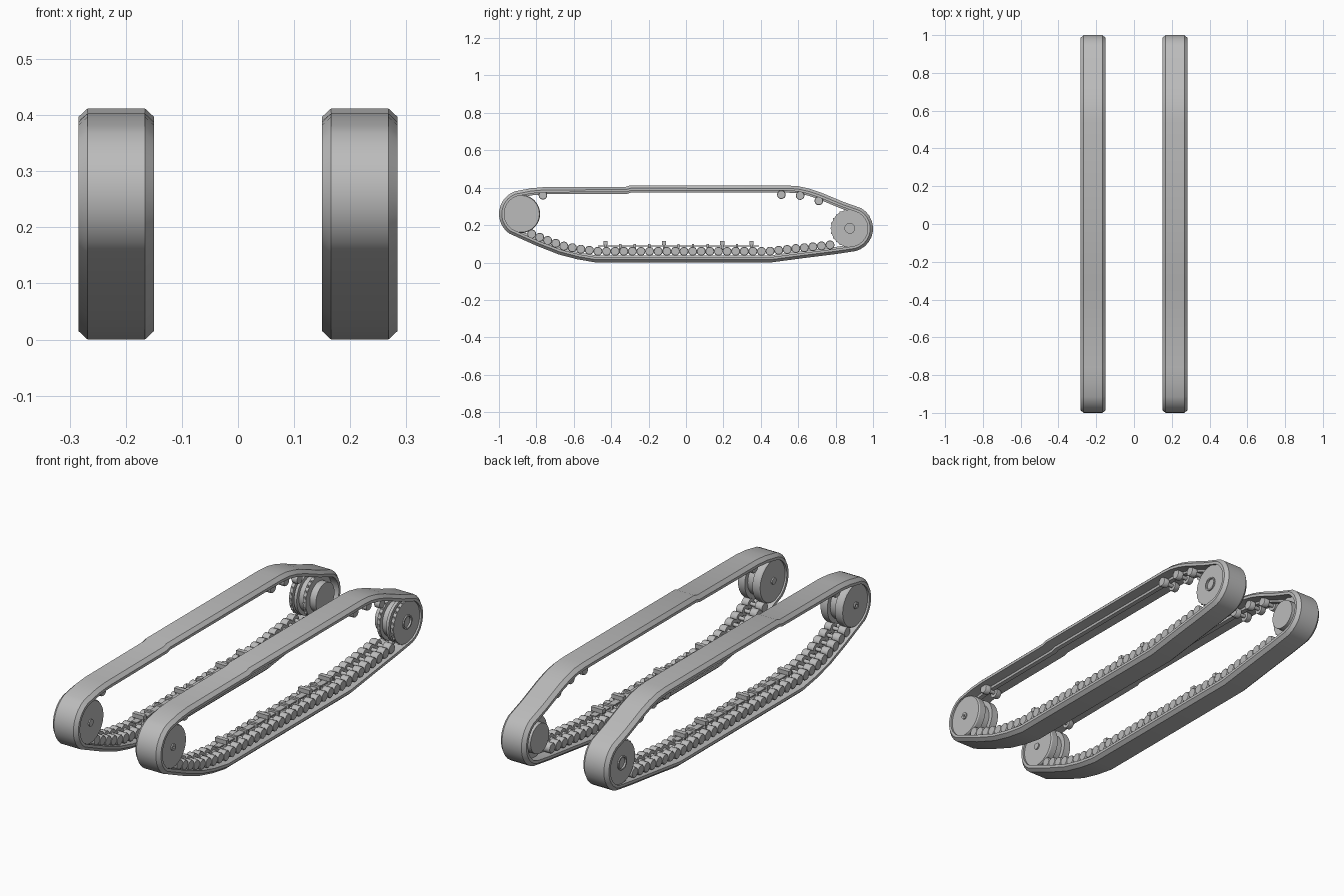
import bpy, bmesh, math
from mathutils import Vector

cube = bpy.data.objects.get("Cube")
if cube:
    bpy.data.objects.remove(cube)

STEEL = bpy.data.materials.new("grey_steel")
STEEL.use_nodes = True
COLOUR = (0.5, 0.5, 0.5, 1)
STEEL.diffuse_color = COLOUR
STEEL.node_tree.nodes["Principled BSDF"].inputs["Base Color"].default_value = COLOUR
TRACK_X = 0.217


def finish(bm, name):
    bmesh.ops.recalc_face_normals(bm, faces=bm.faces)
    mesh = bpy.data.meshes.new(name)
    bm.to_mesh(mesh)
    bm.free()
    mesh.materials.append(STEEL)
    ob = bpy.data.objects.new(name, mesh)
    bpy.context.collection.objects.link(ob)
    bpy.ops.object.select_all(action='DESELECT')
    ob.select_set(True)
    bpy.context.view_layer.objects.active = ob
    bpy.ops.object.shade_smooth_by_angle(angle=math.radians(30))


def lathe(bm, profile, x, side, y, z, sides):
    """Revolve (outward offset, radius) points around the x axis."""
    rings = []
    for off, r in profile:
        angles = [math.tau * i / sides for i in range(sides)]
        rings.append([bm.verts.new((x + side * off, y + r * math.cos(a),
                                    z + r * math.sin(a))) for a in angles])
    for a, b in zip(rings, rings[1:]):
        for i in range(sides):
            j = (i + 1) % sides
            bm.faces.new((a[i], a[j], b[j], b[i]))
    bm.faces.new(rings[0])
    bm.faces.new(rings[-1])


def box(bm, centre, size):
    verts = bmesh.ops.create_cube(bm, size=1)["verts"]
    bmesh.ops.scale(bm, vec=size, verts=verts)
    bmesh.ops.translate(bm, vec=centre, verts=verts)


def resample(points, step):
    """Evenly spaced points along an open polyline."""
    pts = [Vector(p) for p in points]
    total = sum((b - a).length for a, b in zip(pts, pts[1:]))
    n = round(total / step)
    out = []
    for i in range(n + 1):
        d = total * i / n
        for a, b in zip(pts, pts[1:]):
            length = (b - a).length
            if d <= length + 1e-6:
                out.append(a.lerp(b, d / length))
                break
            d -= length
    return out


def arc(cy, cz, r, start, end, n=10):
    return [(cy + r * math.cos(math.radians(start + (end - start) * i / n)),
             cz + r * math.sin(math.radians(start + (end - start) * i / n)))
            for i in range(n + 1)]


# Belt outline (y, z), running anticlockwise from the lower front
BELT = ([(-0.48, 0), (0.45, 0), (0.64, 0.025), (0.8, 0.045)]
        + arc(0.875, 0.182, 0.125, -75, 60)
        + [(0.84, 0.325), (0.72, 0.375), (0.66, 0.395), (0.6, 0.408),
           (0.54, 0.412), (-0.3, 0.412), (-0.32, 0.405), (-0.76, 0.403), (-0.83, 0.397)]
        + arc(-0.872, 0.26, 0.128, 110, 235)
        + [(-0.8, 0.09), (-0.68, 0.043), (-0.58, 0.017)])
# Belt section (x offset, depth): chamfered tread with a central guide rib
HALF_SECTION = [(0.051, 0), (0.067, 0.015), (0.067, 0.028), (0.014, 0.028), (0.011, 0.038)]
SECTION = HALF_SECTION + [(-x, d) for x, d in reversed(HALF_SECTION)]


def belt(name, x):
    bm = bmesh.new()
    pts = [Vector(p) for p in BELT]
    rings = []
    for i, p in enumerate(pts):
        a = (p - pts[i - 1]).normalized()
        b = (pts[(i + 1) % len(pts)] - p).normalized()
        t = (a + b).normalized()
        inward = Vector((-t.y, t.x))
        ring = []
        for off, depth in SECTION:
            q = p + inward * depth
            ring.append(bm.verts.new((x + off, q.x, q.y)))
        rings.append(ring)
    for i, ring in enumerate(rings):
        nxt = rings[(i + 1) % len(rings)]
        for j in range(len(ring)):
            k = (j + 1) % len(ring)
            bm.faces.new((ring[j], ring[k], nxt[k], nxt[j]))
    finish(bm, name)


def small_roller(bm, x, y, z, r, reach, sides=14):
    # Two discs joined by an axle
    rim = r * 0.9
    lathe(bm, [(-reach, rim), (-reach + 0.004, r), (-0.018, r), (-0.018, 0.009),
               (0.018, 0.009), (0.018, r), (reach - 0.004, r), (reach, rim)],
          x, 1, y, z, sides)


IDLER = [(-0.064, 0.006), (-0.064, 0.016), (-0.058, 0.016), (-0.058, 0.098),
         (-0.052, 0.102), (-0.02, 0.102), (-0.02, 0.08), (0.02, 0.08),
         (0.02, 0.102), (0.052, 0.102), (0.058, 0.098), (0.058, 0.016),
         (0.064, 0.016), (0.064, 0.006), (0.056, 0.006)]
SPROCKET = [(-0.062, 0.07), (-0.03, 0.07), (-0.03, 0.1), (-0.014, 0.1),
            (-0.014, 0.082), (0.018, 0.082), (0.018, 0.1), (0.032, 0.1),
            (0.032, 0.085), (0.042, 0.085), (0.042, 0.1), (0.058, 0.1),
            (0.058, 0.033), (0.064, 0.033), (0.064, 0.026), (0.055, 0.026)]
ROAD_PATH = [(-0.825, 0.153), (-0.74, 0.118), (-0.65, 0.087), (-0.56, 0.071),
             (-0.47, 0.06), (0.44, 0.06), (0.6, 0.076), (0.77, 0.094)]
RETURN_ROLLERS = [(-0.765, 0.36), (0.51, 0.363), (0.61, 0.358), (0.71, 0.33)]

for label, side in (("left", 1), ("right", -1)):
    x = TRACK_X * side
    belt(label + "_track_belt", x)

    bm = bmesh.new()
    lathe(bm, IDLER, x, side, -0.882, 0.26, 40)
    finish(bm, label + "_front_idler_wheel")

    # Toothed drive wheel at the back
    bm = bmesh.new()
    lathe(bm, SPROCKET, x, side, 0.876, 0.183, 40)
    for i in range(24):
        a = math.tau * i / 24
        for off in (-0.022, 0.05):
            box(bm, (x + side * off, 0.876 + 0.098 * math.cos(a),
                     0.183 + 0.098 * math.sin(a)), (0.01, 0.01, 0.01))
    finish(bm, label + "_rear_drive_wheel")

    bm = bmesh.new()
    for p in resample(ROAD_PATH, 0.046):
        small_roller(bm, x, p.x, p.y, 0.024, 0.054)
    finish(bm, label + "_road_rollers")

    bm = bmesh.new()
    for y, z in RETURN_ROLLERS:
        small_roller(bm, x, y, z, 0.023, 0.045, 20)
    finish(bm, label + "_return_rollers")

    # Suspension: sagging leaf bars between pivot blocks, every fourth block tall
    bm = bmesh.new()
    for i in range(11):
        y = -0.43 + i * 0.078
        tall = i in (0, 4, 8, 10)
        box(bm, (x, y, 0.084), (0.05, 0.012, 0.032))
        if tall:
            box(bm, (x, y, 0.104), (0.06, 0.022, 0.02))
        for d in (-1, 1):
            box(bm, (x, y + d * 0.02, 0.088), (0.03, 0.042, 0.006))
    finish(bm, label + "_suspension_bars")
